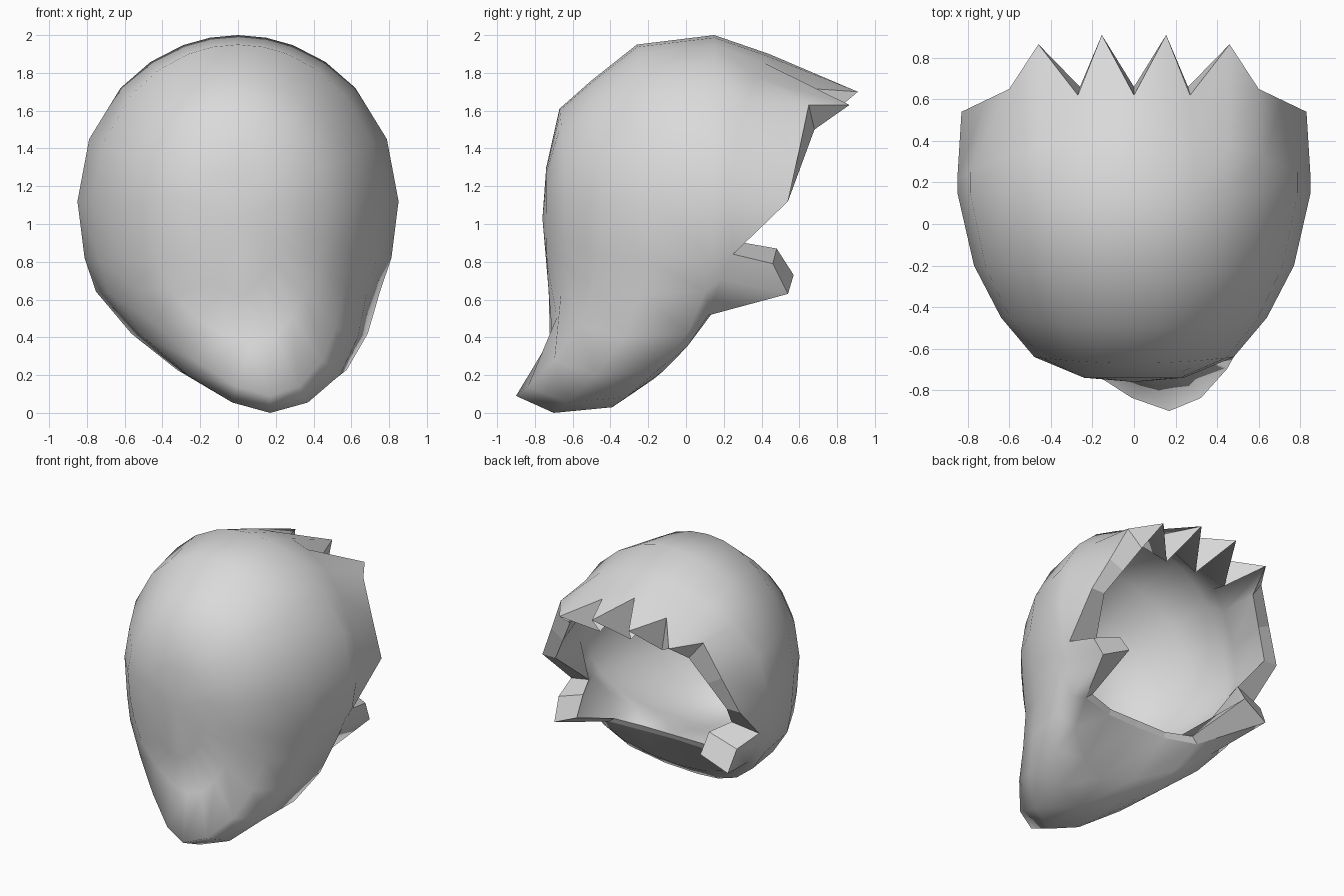
import bpy, bmesh, math
from mathutils import Vector

cube = bpy.data.objects.get("Cube")
if cube:
    bpy.data.objects.remove(cube, do_unlink=True)

# Plain grey material
grey = bpy.data.materials.new("plain_grey")
grey.use_nodes = True
colour = (0.7, 0.7, 0.7, 1)
grey.diffuse_color = colour
for node in grey.node_tree.nodes:
    if node.type == 'BSDF_PRINCIPLED':
        node.inputs["Base Color"].default_value = colour

MID = 1.12
ANGLES = [0, 10, 20, 33, 47, 68, 90, 106, 116, 130, 145, 162, 180]
LAST = len(ANGLES) - 1
CHIN = 10          # first column of the chin edge
# Half index and side of each column, running once round the bowl
COLUMNS = [(i, 1) for i in range(LAST + 1)] + [(i, -1) for i in range(LAST - 1, 0, -1)]

# Rings from front to back: top y, top z, side y, half width, bottom y, bottom z
OUTER = [
    (-.74, 1.30, -.74, .24, -.725, .62),
    (-.67, 1.61, -.64, .48, -.72, .37),
    (-.50, 1.76, -.45, .64, -.90, .09),
    (-.26, 1.95, -.20, .77, -.70, 0),
    (.15, 2.00, .15, .85, -.39, .03),
    (.44, 1.90, .22, .85, -.17, .18),
]
INNER = [
    (-.71, 1.30, -.71, .24, -.70, .75),
    (-.63, 1.58, -.60, .46, -.66, .58),
    (-.46, 1.72, -.40, .60, -.55, .50),
    (-.24, 1.89, -.17, .70, -.40, .48),
    (.15, 1.95, .10, .76, -.25, .49),
    (.44, 1.75, .20, .75, -.10, .52),
]
# Edge of the rear opening, from the crown down past the side tab to the chin
OUTER_EDGE = [
    (0, .62, 1.80), (.155, .91, 1.70), (.27, .62, 1.72), (.46, .865, 1.63),
    (.60, .65, 1.63), (.715, .595, 1.37), (.83, .54, 1.12), (.79, .25, .84),
    (.75, .46, .79), (.73, .54, .63), (.50, .14, .53), (.25, .09, .51), (0, .08, .51),
]
# Inner lip; None where a spike tapers to a point
INNER_EDGE = [
    (0, .66, 1.50), None, (.26, .66, 1.49), None,
    (.50, .68, 1.50), (.61, .61, 1.31), (.72, .54, 1.12), (.60, .31, .90),
    (.53, .48, .87), (.52, .57, .73), (.45, .15, .57), (.24, .10, .55), (0, .10, .55),
]


def ring_point(ring, i, side):
    ty, tz, sy, width, by, bz = ring
    a = math.radians(ANGLES[i])
    c, s = math.cos(a), math.sin(a)
    if c > 0:
        x, y, z = width * s, sy + (ty - sy) * c * c, MID + (tz - MID) * c
    else:   # narrower, more pointed towards the beard
        x = width * max(s, 0) ** 1.15
        y = sy + (by - sy) * abs(c) ** 3
        z = MID + (MID - bz) * c
    lean = .17 * min(1, max(0, (.6 - z) / .5))   # beard leans to the left
    return Vector((side * x + lean, y, z))


def edge_vert(point, i, side):
    x, y, z = point
    return bm.verts.new((side * x + (.05 if i >= CHIN else 0), y, z))


bm = bmesh.new()


def add_face(*verts, smooth=True):
    unique = list(dict.fromkeys(verts))
    if len(unique) > 2:
        bm.faces.new(unique).smooth = smooth


def bridge(a, b, smooth=True):
    for k in range(len(a)):
        n = (k + 1) % len(a)
        add_face(a[k], a[n], b[n], b[k], smooth=smooth)


def bowl(rings, pole, edge):
    loops = [[bm.verts.new(ring_point(r, i, s)) for i, s in COLUMNS] for r in rings]
    loops.append(edge)
    tip = bm.verts.new(pole)
    for k in range(len(COLUMNS)):
        add_face(tip, loops[0][k], loops[0][(k + 1) % len(COLUMNS)])
    for a, b in zip(loops, loops[1:]):
        bridge(a, b)


# Smooth outer and inner walls joined by a flat-faced rim
outer_edge = [edge_vert(OUTER_EDGE[i], i, s) for i, s in COLUMNS]
inner_edge = [edge_vert(INNER_EDGE[i], i, s) if INNER_EDGE[i] else outer_edge[k]
              for k, (i, s) in enumerate(COLUMNS)]
bowl(OUTER, (0, -.76, 1.03), outer_edge)
bowl(INNER, (0, -.73, 1.03), inner_edge)
bridge(outer_edge, inner_edge, smooth=False)
bmesh.ops.recalc_face_normals(bm, faces=bm.faces[:])

mesh = bpy.data.meshes.new("bearded_head_shell")
bm.to_mesh(mesh)
bm.free()
mesh.materials.append(grey)
shell = bpy.data.objects.new("bearded_head_shell", mesh)
bpy.context.collection.objects.link(shell)
